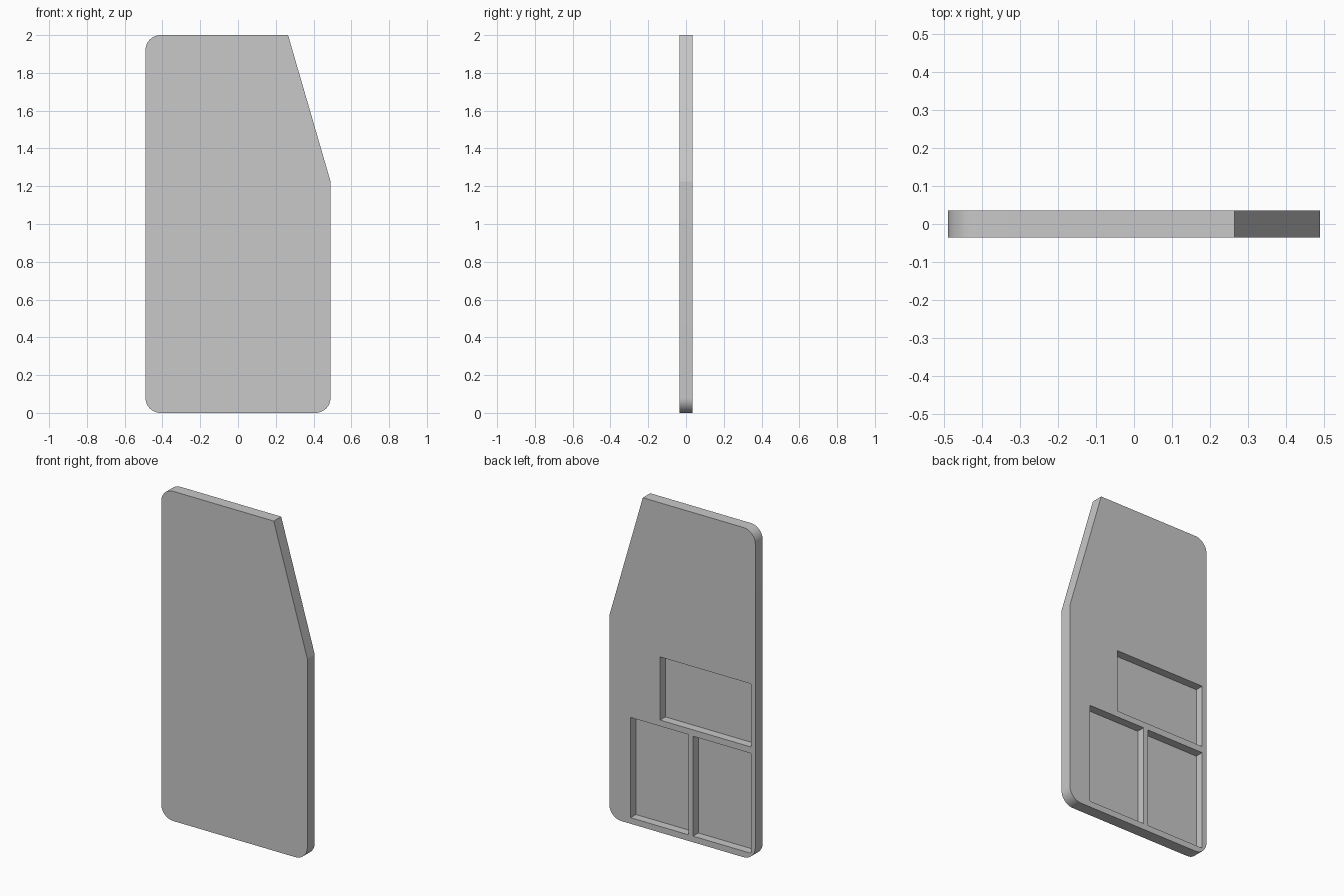
import bpy, bmesh
from math import sin, cos, pi, radians
from mathutils import Vector

if "Cube" in bpy.data.objects:
    bpy.data.objects.remove(bpy.data.objects["Cube"], do_unlink=True)

HALF_W, HEIGHT, HALF_T = 0.49, 2.0, 0.0355
RADIUS, SEGMENTS = 0.08, 12
POCKET_DEPTH = 0.051

grey = bpy.data.materials.new("plain grey")
grey.use_nodes = True
colour = (0.58, 0.58, 0.58, 1)
grey.diffuse_color = colour
grey.node_tree.nodes["Principled BSDF"].inputs["Base Color"].default_value = colour


def prism(name, outline, y0, y1):
    """Extrude an x-z outline from y0 to y1."""
    bm = bmesh.new()
    face = bm.faces.new([bm.verts.new((x, y0, z)) for x, z in outline])
    ext = bmesh.ops.extrude_face_region(bm, geom=[face])
    moved = [v for v in ext["geom"] if isinstance(v, bmesh.types.BMVert)]
    bmesh.ops.translate(bm, verts=moved, vec=Vector((0, y1 - y0, 0)))
    bmesh.ops.recalc_face_normals(bm, faces=bm.faces)
    mesh = bpy.data.meshes.new(name)
    bm.to_mesh(mesh)
    bm.free()
    mesh.materials.append(grey)
    obj = bpy.data.objects.new(name, mesh)
    bpy.context.collection.objects.link(obj)
    return obj


def arc(cx, cz, start):
    """Quarter-circle corner, counter-clockwise from the start angle."""
    angles = [start + pi / 2 * i / SEGMENTS for i in range(SEGMENTS + 1)]
    return [(cx + RADIUS * cos(a), cz + RADIUS * sin(a)) for a in angles]


# Panel: three rounded corners and one long slanted corner
inner = HALF_W - RADIUS
outline = (arc(inner, RADIUS, -pi / 2)
           + [(HALF_W, 1.225), (0.265, HEIGHT)]
           + arc(-inner, HEIGHT - RADIUS, pi / 2)
           + arc(-inner, RADIUS, pi))
panel = prism("door_panel", outline, -HALF_T, HALF_T)

# Rectangular pockets sunk into the back: x range, z range
pockets = {
    "upper_pocket": (-0.46, 0.149, 0.682, 1.065),
    "lower_right_pocket": (-0.46, -0.072, 0.037, 0.643),
    "lower_left_pocket": (-0.04, 0.347, 0.037, 0.645),
}
bpy.context.view_layer.objects.active = panel
for name, (x0, x1, z0, z1) in pockets.items():
    cutter = prism(name, [(x0, z0), (x1, z0), (x1, z1), (x0, z1)],
                   HALF_T - POCKET_DEPTH, HALF_T + 0.1)
    cutter.hide_render = True
    cut = panel.modifiers.new(name, "BOOLEAN")
    cut.operation = "DIFFERENCE"
    cut.solver = "EXACT"
    cut.object = cutter
    bpy.ops.object.modifier_apply(modifier=cut.name)
    bpy.data.objects.remove(cutter, do_unlink=True)

# Smooth the rounded corners, keep every other edge crisp
bpy.ops.object.select_all(action="DESELECT")
panel.select_set(True)
bpy.ops.object.shade_smooth_by_angle(angle=radians(12))
